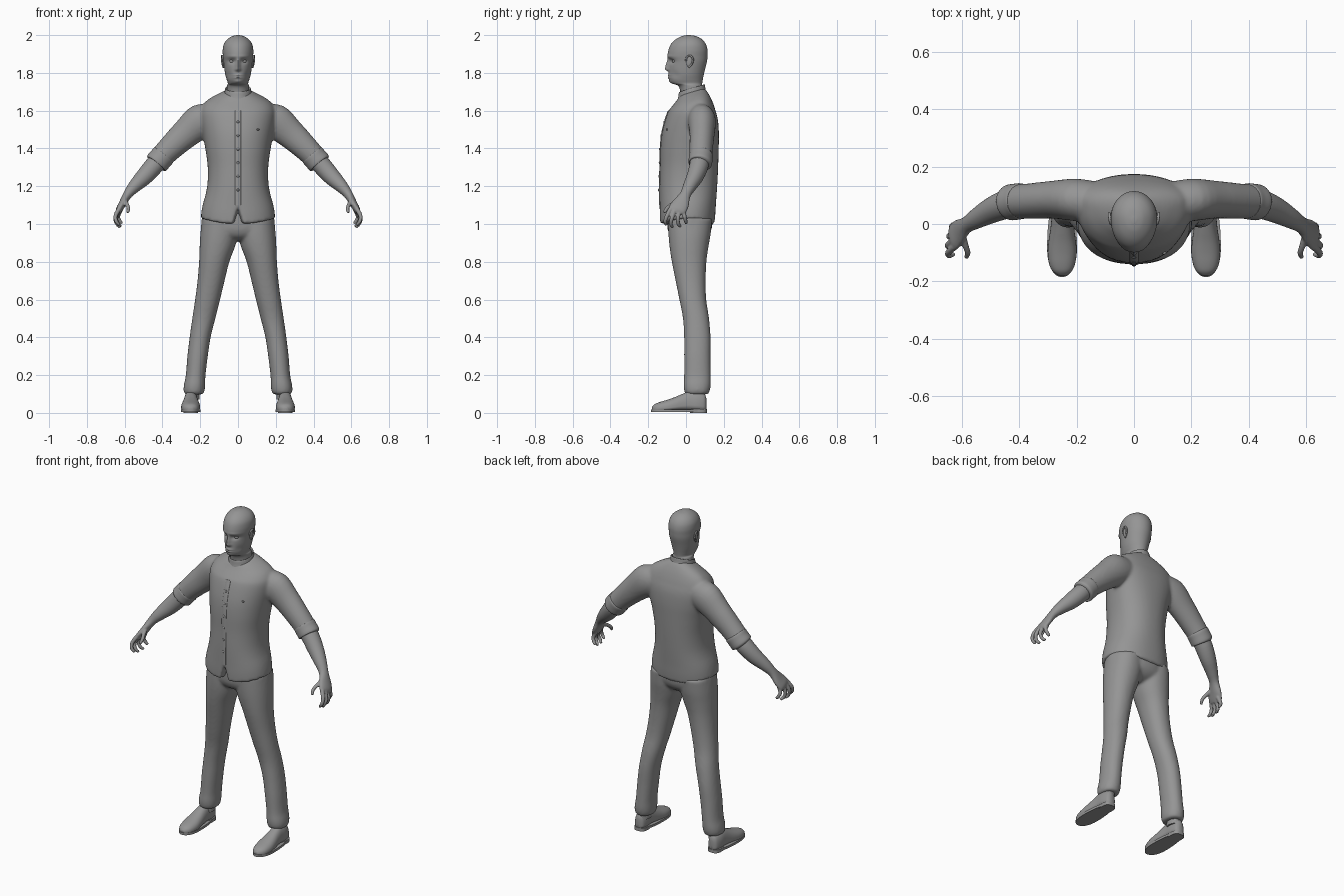
import bpy, bmesh, math
from mathutils import Vector, Matrix

if "Cube" in bpy.data.objects:
    bpy.data.objects.remove(bpy.data.objects["Cube"])

grey = bpy.data.materials.new("plain grey")
grey.use_nodes = True
GREY = (0.3, 0.3, 0.3, 1)
grey.diffuse_color = GREY
grey.node_tree.nodes["Principled BSDF"].inputs["Base Color"].default_value = GREY


def egg(u0, u1, v0, v1, mid=0.5, power=2.0, n=64):
    """Closed outline, widest at fraction mid between v0 and v1."""
    centre, half, vm = (u0 + u1) / 2, (u1 - u0) / 2, v0 + mid * (v1 - v0)
    pts = []
    for i in range(n):
        a = math.tau * i / n
        c, s = math.cos(a), math.sin(a)
        c = math.copysign(abs(c) ** (2 / power), c)
        s = math.copysign(abs(s) ** (2 / power), s)
        pts.append((centre + half * c, vm + s * (v1 - vm if s > 0 else vm - v0)))
    return pts


def level(z, *shape, **kw):
    return [Vector((u, v, z)) for u, v in egg(*shape, **kw)]


def upright(y, *shape, **kw):
    return [Vector((u, y, v)) for u, v in egg(*shape, **kw)]


def tube(path, ref=(0, 1, 0), n=24):
    """Oval sections square to a path of (x, y, z, radius_a, radius_b)."""
    mids, out = [Vector(p[:3]) for p in path], []
    for i, p in enumerate(path):
        t = (mids[min(i + 1, len(mids) - 1)] - mids[max(i - 1, 0)]).normalized()
        b = Vector(ref)
        b = (b - t * b.dot(t)).normalized()
        a = t.cross(b)
        out.append([mids[i] + a * u + b * v for u, v in egg(-p[3], p[3], -p[4], p[4], n=n)])
    return out


def blend(a, b, c, d, t):
    return 0.5 * (2 * b + (c - a) * t + (2 * a - 5 * b + 4 * c - d) * t * t
                  + (3 * b - a - 3 * c + d) * t ** 3)


def loft(bm, sections, both=False, steps=4, caps=True):
    """Skin sections with a smooth spline; both adds the mirrored copy."""
    last, rings = len(sections) - 1, []
    for i in range(last):
        four = [sections[max(0, min(last, i + k))] for k in (-1, 0, 1, 2)]
        for s in range(steps):
            rings.append([blend(*pts, s / steps) for pts in zip(*four)])
    rings.append(sections[-1])
    for side in ((1, -1) if both else (1,)):
        rows = [[bm.verts.new((p.x * side, p.y, p.z)) for p in ring] for ring in rings]
        n = len(rows[0])
        for r0, r1 in zip(rows, rows[1:]):
            for j in range(n):
                bm.faces.new((r0[j], r0[(j + 1) % n], r1[(j + 1) % n], r1[j]))
        for row in (rows[0], rows[-1]) if caps else ():
            hub = bm.verts.new(sum((v.co for v in row), Vector()) / n)
            for j in range(n):
                bm.faces.new((row[j], row[(j + 1) % n], hub))


def ball(bm, centre, size, both=False):
    for side in ((1, -1) if both else (1,)):
        m = Matrix.Translation((centre[0] * side, *centre[1:])) @ Matrix.Diagonal((*size, 1))
        bmesh.ops.create_uvsphere(bm, u_segments=20, v_segments=12, radius=1, matrix=m)


def finish(bm, name, voxel=0, smooth=0):
    """Make the object; voxel fuses overlapping pieces into one skin."""
    bmesh.ops.recalc_face_normals(bm, faces=bm.faces)
    mesh = bpy.data.meshes.new(name)
    bm.to_mesh(mesh)
    bm.free()
    mesh.materials.append(grey)
    for p in mesh.polygons:
        p.use_smooth = True
    mesh.set_sharp_from_angle(angle=math.radians(45))
    ob = bpy.data.objects.new(name, mesh)
    bpy.context.scene.collection.objects.link(ob)
    if voxel:
        mod = ob.modifiers.new("fuse", 'REMESH')
        mod.mode, mod.voxel_size, mod.use_smooth_shade = 'VOXEL', voxel, True
        mod = ob.modifiers.new("soften", 'SMOOTH')
        mod.factor, mod.iterations = 0.5, smooth
    return ob


# Head and neck: z, half width, front, back
HEAD = [(1.66, .064, -.03, .1), (1.70, .06, -.03, .09), (1.732, .058, -.042, .086),
        (1.745, .054, -.076, .086), (1.765, .06, -.089, .089), (1.79, .067, -.091, .094),
        (1.82, .072, -.09, .101), (1.86, .077, -.089, .111), (1.89, .08, -.097, .114),
        (1.92, .081, -.093, .114), (1.95, .076, -.081, .106), (1.975, .06, -.058, .088),
        (1.993, .034, -.026, .058), (2.0, .008, .004, .022)]
bm = bmesh.new()
loft(bm, [level(z, -w, w, f, b, mid=.55, n=112) for z, w, f, b in HEAD], steps=7)
# Face features pushed in or out: x, z, width, height, depth
FACE = [(0, 1.855, .01, .02, -.013), (0, 1.832, .012, .016, -.015), (0, 1.818, .015, .009, -.013),
        (.032, 1.862, .018, .012, .012), (.03, 1.887, .03, .008, -.003),
        (0, 1.788, .022, .005, -.006), (0, 1.775, .02, .005, -.006),
        (0, 1.755, .02, .01, -.004), (.05, 1.79, .014, .02, .006)]
for v in bm.verts:
    if v.co.y < 0 and v.co.z > 1.74:
        x, z = abs(v.co.x), v.co.z
        v.co.y += sum(d * math.exp(-((x - fx) / w) ** 2 - ((z - fz) / h) ** 2)
                      for fx, fz, w, h, d in FACE)
finish(bm, "head")

bm = bmesh.new()
ball(bm, (.032, -.06, 1.862), (.014, .013, .011), both=True)
finish(bm, "eyes")

bm = bmesh.new()
ball(bm, (.078, .018, 1.86), (.006, .017, .03), both=True)
RIM = [(.078, 0, 1.862), (.082, .004, 1.883), (.085, .022, 1.891),
       (.086, .036, 1.876), (.083, .032, 1.85), (.077, .014, 1.829)]
loft(bm, tube([(*p, .005, .005) for p in RIM], ref=(1, 0, 0), n=12), both=True)
finish(bm, "ears")

# Shirt body: z, half width, front, back, widest fraction
TORSO = [(1.0, .197, -.138, .15, .5), (1.05, .193, -.14, .155, .5), (1.1, .185, -.14, .158, .5),
         (1.2, .163, -.14, .165, .5), (1.3, .16, -.137, .17, .52), (1.4, .173, -.135, .173, .56),
         (1.48, .188, -.127, .174, .62), (1.55, .2, -.11, .169, .66), (1.6, .2, -.092, .156, .68),
         (1.64, .175, -.07, .138, .66), (1.67, .13, -.05, .12, .6),
         (1.69, .09, -.038, .105, .5), (1.7, .07, -.03, .095, .5)]
bm = bmesh.new()
loft(bm, [level(z, -w, w, f, b, mid=m, power=2.25, n=112) for z, w, f, b, m in TORSO])
for v in bm.verts:
    # curved hem with a front split, and a neckline lower at the front
    x, y, z = v.co
    if z < 1.15:
        lift = .03 * (x / .2) ** 2
        if y < -.05:
            lift = max(lift, .1 * (1 - abs(x) / .03))
        v.co.z += lift * (1.15 - z) / .15
    elif z > 1.6:
        v.co.z += (y - .03) * .3 * min(1, (z - 1.6) * 10)
SLEEVE = [(.1, .07, 1.565, .075, .07), (.2, .084, 1.542, .092, .074), (.28, .085, 1.475, .078, .066),
          (.36, .08, 1.4, .067, .062), (.425, .077, 1.333, .06, .059)]
loft(bm, tube(SLEEVE, n=48), both=True)
finish(bm, "shirt", voxel=.008, smooth=8)

bm = bmesh.new()
CUFF = [(.392, .08, 1.368, .056, .054), (.394, .08, 1.365, .064, .062), (.41, .078, 1.346, .064, .063),
        (.431, .075, 1.322, .064, .062), (.434, .074, 1.318, .054, .052)]
loft(bm, tube(CUFF, n=48), both=True)
finish(bm, "sleeve_cuffs")

bm = bmesh.new()
COLLAR = [(1.675, .076), (1.695, .071), (1.714, .068), (1.718, .065), (1.7, .061)]
loft(bm, [level(z, -w, w, .03 - w, .032 + w) for z, w in COLLAR], caps=False)
for v in bm.verts:
    v.co.z += (v.co.y - .03) * .3
finish(bm, "collar")


def shirt_front(z):
    for lo, hi in zip(TORSO, TORSO[1:]):
        if lo[0] <= z <= hi[0]:
            return lo[2] + (hi[2] - lo[2]) * (z - lo[0]) / (hi[0] - lo[0])


bm = bmesh.new()
loft(bm, tube([(0, r[2], r[0], .015, .004) for r in TORSO[2:9]]))
finish(bm, "button_placket")

bm = bmesh.new()
for i in range(6):
    z = 1.18 + i * .072
    ball(bm, (0, shirt_front(z) - .004, z), (.007, .004, .007))
ball(bm, (.105, -.101, 1.5), (.008, .005, .005))
finish(bm, "buttons")

# Forearms and hands
bm = bmesh.new()
ARM = [(.4, .077, 1.36, .05, .05), (.45, .067, 1.303, .05, .05), (.5, .046, 1.247, .045, .044),
       (.55, .018, 1.197, .034, .035), (.585, -.004, 1.155, .024, .029), (.61, -.026, 1.11, .02, .044),
       (.628, -.045, 1.078, .018, .048), (.635, -.05, 1.058, .012, .042)]
loft(bm, tube(ARM, n=32), both=True)
FINGERS = [
    [(.626, -.078, 1.085), (.648, -.1, 1.045), (.645, -.11, 1.015), (.628, -.105, .995)],
    [(.632, -.06, 1.075), (.65, -.075, 1.03), (.64, -.08, 1.0), (.625, -.07, .983)],
    [(.63, -.036, 1.07), (.645, -.043, 1.03), (.635, -.04, 1.0), (.62, -.028, .986)],
    [(.622, -.014, 1.075), (.635, -.008, 1.04), (.627, -.002, 1.018), (.615, .002, 1.003)],
    [(.6, -.035, 1.125), (.588, -.075, 1.103), (.58, -.1, 1.083), (.585, -.116, 1.06)]]
for finger in FINGERS:
    loft(bm, tube([(*p, r, r) for p, r in zip(finger, (.013, .011, .01, .008))], n=16), both=True)
finish(bm, "arms_and_hands", voxel=.004, smooth=4)

# Trousers: z, inner, outer, front, back of one leg, plus the hips
LEG = [(1.03, .0, .19, -.095, .138), (.95, .0, .199, -.093, .131), (.88, .016, .203, -.087, .119),
       (.8, .046, .206, -.075, .108), (.7, .071, .214, -.055, .104), (.6, .095, .227, -.035, .107),
       (.5, .12, .242, -.016, .122), (.4, .145, .256, -.01, .13), (.3, .16, .268, -.01, .13),
       (.2, .172, .276, -.01, .131), (.15, .174, .286, -.013, .131), (.118, .177, .288, -.01, .126),
       (.098, .185, .281, -.002, .117)]
HIPS = [(1.07, .186, -.1, .14), (1.0, .195, -.1, .14), (.96, .19, -.094, .13),
        (.93, .13, -.075, .105), (.912, .05, -.04, .07)]
bm = bmesh.new()
loft(bm, [level(z, *shape, power=2.15) for z, *shape in LEG], both=True)
loft(bm, [level(z, -w, w, f, b) for z, w, f, b in HIPS])
finish(bm, "trousers", voxel=.008, smooth=8)

bm = bmesh.new()
loft(bm, [level(z, .205, .272, .015, .1) for z in (.07, .16)], both=True)
finish(bm, "ankles")

# Shoes: y, inner, outer, bottom, top
SHOE = [(.108, .238, .262, .02, .075), (.097, .221, .278, .01, .1), (.06, .213, .287, .01, .112),
        (.02, .212, .288, .012, .115), (-.02, .208, .292, .012, .1), (-.06, .203, .298, .01, .083),
        (-.1, .2, .301, .008, .069), (-.14, .206, .296, .008, .057), (-.166, .218, .283, .01, .046),
        (-.181, .238, .262, .014, .03)]
bm = bmesh.new()
loft(bm, [upright(y, *shape, mid=.3, power=2.3) for y, *shape in SHOE], both=True)
finish(bm, "shoes")

bm = bmesh.new()
loft(bm, [level(z, .199, .303, -.185, .108, mid=.35, power=2.2) for z in (.004, .018)],
     both=True, steps=1)
finish(bm, "soles")

bm = bmesh.new()
loft(bm, [level(z, .212, .288, .02, .11, power=2.8) for z in (0, .02)], both=True, steps=1)
finish(bm, "heels")
